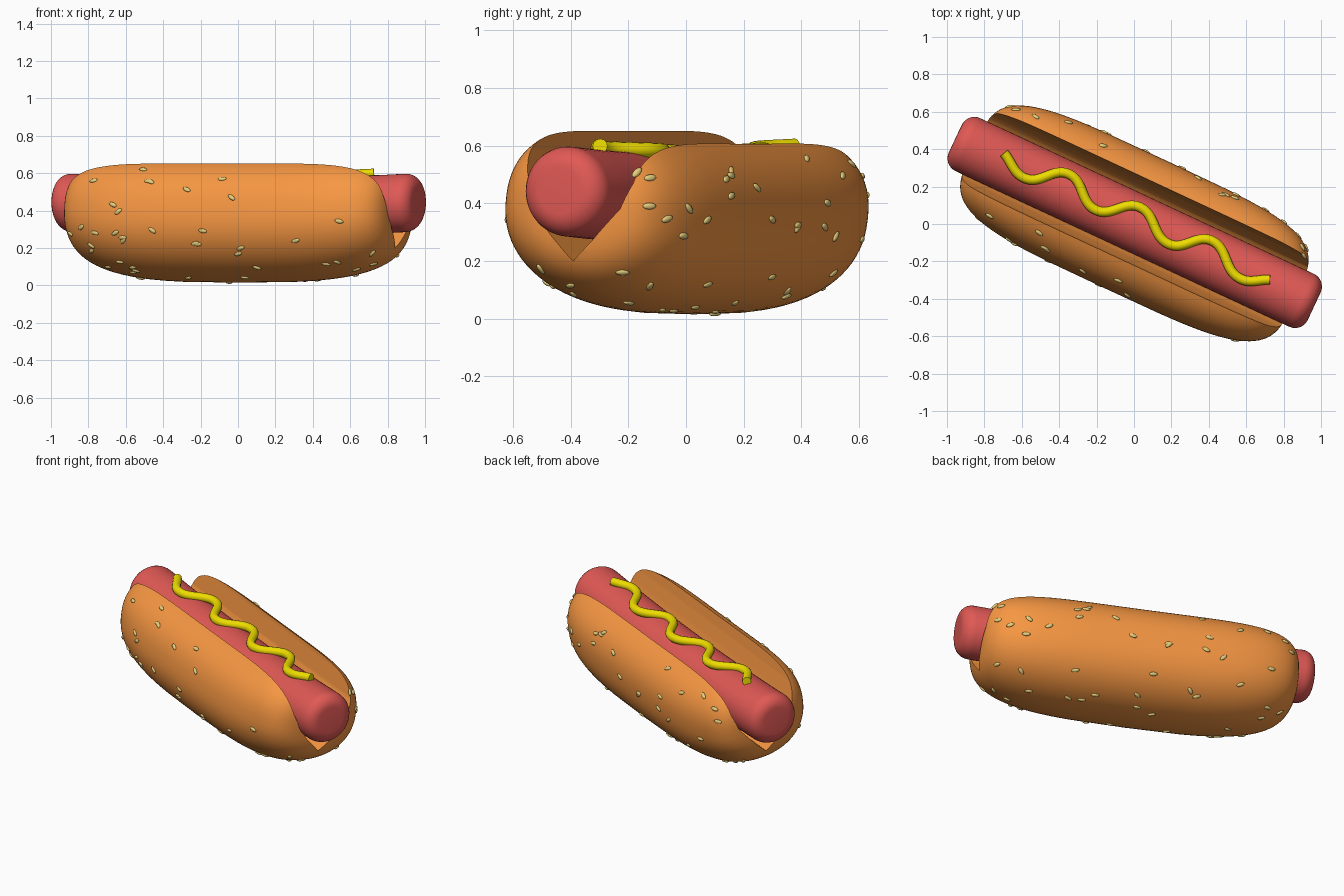
import bpy, bmesh, math, random
from mathutils import Vector, Matrix

if "Cube" in bpy.data.objects:
    bpy.data.objects.remove(bpy.data.objects["Cube"])

random.seed(11)
ROT = Matrix.Rotation(math.radians(-25), 3, 'Z')   # the hot dog lies diagonally
pi = math.pi


def world(u, v, z):
    """u along the bun, v across it"""
    return ROT @ Vector((u, v, z))


def material(name, col):
    m = bpy.data.materials.new(name)
    m.diffuse_color = (*col, 1)
    m.use_nodes = True
    m.node_tree.nodes["Principled BSDF"].inputs["Base Color"].default_value = m.diffuse_color
    return m


def finish(name, bm, mat):
    bmesh.ops.recalc_face_normals(bm, faces=bm.faces)
    me = bpy.data.meshes.new(name)
    bm.to_mesh(me)
    bm.free()
    ob = bpy.data.objects.new(name, me)
    bpy.context.collection.objects.link(ob)
    if mat:
        me.materials.append(mat)
    return ob


def smooth(ob, deg=40):
    bpy.ops.object.select_all(action='DESELECT')
    ob.select_set(True)
    bpy.context.view_layer.objects.active = ob
    bpy.ops.object.shade_smooth_by_angle(angle=math.radians(deg))


def loft(rings, start=None, end=None):
    """skin closed rings, closing the ends with a pole point or a flat face"""
    bm = bmesh.new()
    vs = [[bm.verts.new(p) for p in r] for r in rings]
    n = len(vs[0])
    for a, b in zip(vs, vs[1:]):
        for i in range(n):
            bm.faces.new((a[i], a[(i + 1) % n], b[(i + 1) % n], b[i]))
    for ring, pole in ((vs[0], start), (vs[-1], end)):
        if pole is None:
            bm.faces.new(ring)
        else:
            c = bm.verts.new(pole)
            for i in range(n):
                bm.faces.new((ring[i], ring[(i + 1) % n], c))
    return bm


def spow(x, p):
    return math.copysign(abs(x) ** p, x)


bun_mat = material("bun_crust", (0.93, 0.31, 0.055))
sausage_mat = material("sausage_skin", (0.75, 0.10, 0.09))
mustard_mat = material("mustard_yellow", (0.86, 0.72, 0.0))
seed_mat = material("seed_cream", (0.80, 0.62, 0.20))

# Bun: rounded loaf, rolled slightly so the front half sits higher
L, A, B, ZC = 0.95, 0.378, 0.328, 0.345
ROLL = math.radians(7.5)


def bun_point(t, w):
    u = L * spow(math.sin(t), 0.4)
    n = 4.1 + 0.7 * math.sin(w)                 # ends are rounder underneath
    s = max(0, 1 - abs(u / L) ** n) ** (1 / n)
    e = 2 / 2.4 if math.sin(w) > 0 else 2 / 2.12
    v = A * s * spow(math.cos(w), e)
    z = B * s * spow(math.sin(w), e)
    c, k = math.cos(ROLL), math.sin(ROLL)
    return world(u, v * c + z * k, ZC + z * c - v * k + .015 * u * u)


T, W = 44, 72
rings = [[bun_point(-pi / 2 + pi * i / T, 2 * pi * j / W) for j in range(W)]
         for i in range(1, T)]
ZE = ZC + .015 * L * L
bun = finish("bun", loft(rings, world(-L, 0, ZE), world(L, 0, ZE)), bun_mat)

# Slot cut lengthwise into the bun
slot = [(0, .20), (-.085, .30), (-.13, .38), (-.165, .47), (-.19, .58), (-.205, .68), (-.205, .9),
        (.26, .9), (.253, .68), (.245, .58), (.225, .47), (.185, .38), (.075, .265)]
cutter = finish("slot_cutter", loft([[world(u, v, z) for v, z in slot] for u in (-1.3, 1.3)]), None)
cutter.hide_render = True
mod = bun.modifiers.new("slot", 'BOOLEAN')
mod.operation, mod.solver, mod.object = 'DIFFERENCE', 'EXACT', cutter
bpy.context.view_layer.objects.active = bun
bpy.ops.object.modifier_apply(modifier="slot")
bpy.data.objects.remove(cutter)
smooth(bun)

# Sausage: gently sagging rod with rounded flat ends
R, F, H, V0 = 0.156, 0.075, 1.059, 0.009
cap = [(H - F + F * math.sin(a), R - F + F * math.cos(a)) for a in [pi / 2 * k / 7 for k in range(8)]]
prof = [(-u, r) for u, r in reversed(cap)] + [(-.8 + .2 * k, R) for k in range(9)] + cap


def sag(u):
    return 0.415 + 0.027 * u * u


rings = [[world(u, V0 + r * math.cos(2 * pi * j / 48), sag(u) + r * math.sin(2 * pi * j / 48))
          for j in range(48)] for u, r in prof]
smooth(finish("sausage", loft(rings, world(-H, V0, sag(H)), world(H, V0, sag(H))), sausage_mat))

# Mustard: wavy tube along the top
path = [(-.79, .055), (-.63, -.02), (-.43, .10), (-.215, -.014), (-.01, .10),
        (.215, -.014), (.415, .10), (.635, -.02), (.785, .042)]
cu = bpy.data.curves.new("mustard", 'CURVE')
cu.dimensions, cu.bevel_depth, cu.bevel_resolution = '3D', 0.026, 4
cu.use_fill_caps = True
sp = cu.splines.new('BEZIER')
sp.resolution_u = 12
sp.bezier_points.add(len(path) - 1)
for bp, (u, v) in zip(sp.bezier_points, path):
    bp.co = world(u, v - .005, 0.577 + 0.035 * u * u)
    bp.handle_left_type = bp.handle_right_type = 'AUTO'
cu.materials.append(mustard_mat)
bpy.context.collection.objects.link(bpy.data.objects.new("mustard", cu))

# Sesame seeds scattered over the outside of the crust
bm = bmesh.new()
for _ in range(80):
    u = random.uniform(-.9, .9)
    t = math.asin(spow(u / L, 2.5))
    w = random.uniform(pi - .8, 2 * pi + .8)
    p = bun_point(t, w)
    du = (bun_point(t + .01, w) - bun_point(t - .01, w)).normalized()
    dw = bun_point(t, w + .01) - bun_point(t, w - .01)
    n = du.cross(dw).normalized()
    if n.dot(p - Vector((0, 0, ZC))) < 0:
        n = -n
    x = Matrix.Rotation(random.gauss(0, .45), 3, n) @ du
    m = Matrix((x, n.cross(x), n)).transposed().to_4x4()
    m.translation = p + n * .001
    bmesh.ops.create_uvsphere(bm, u_segments=10, v_segments=6, radius=1,
                              matrix=m @ Matrix.Diagonal((.025, .012, .008, 1)))
smooth(finish("sesame_seeds", bm, seed_mat), 60)
